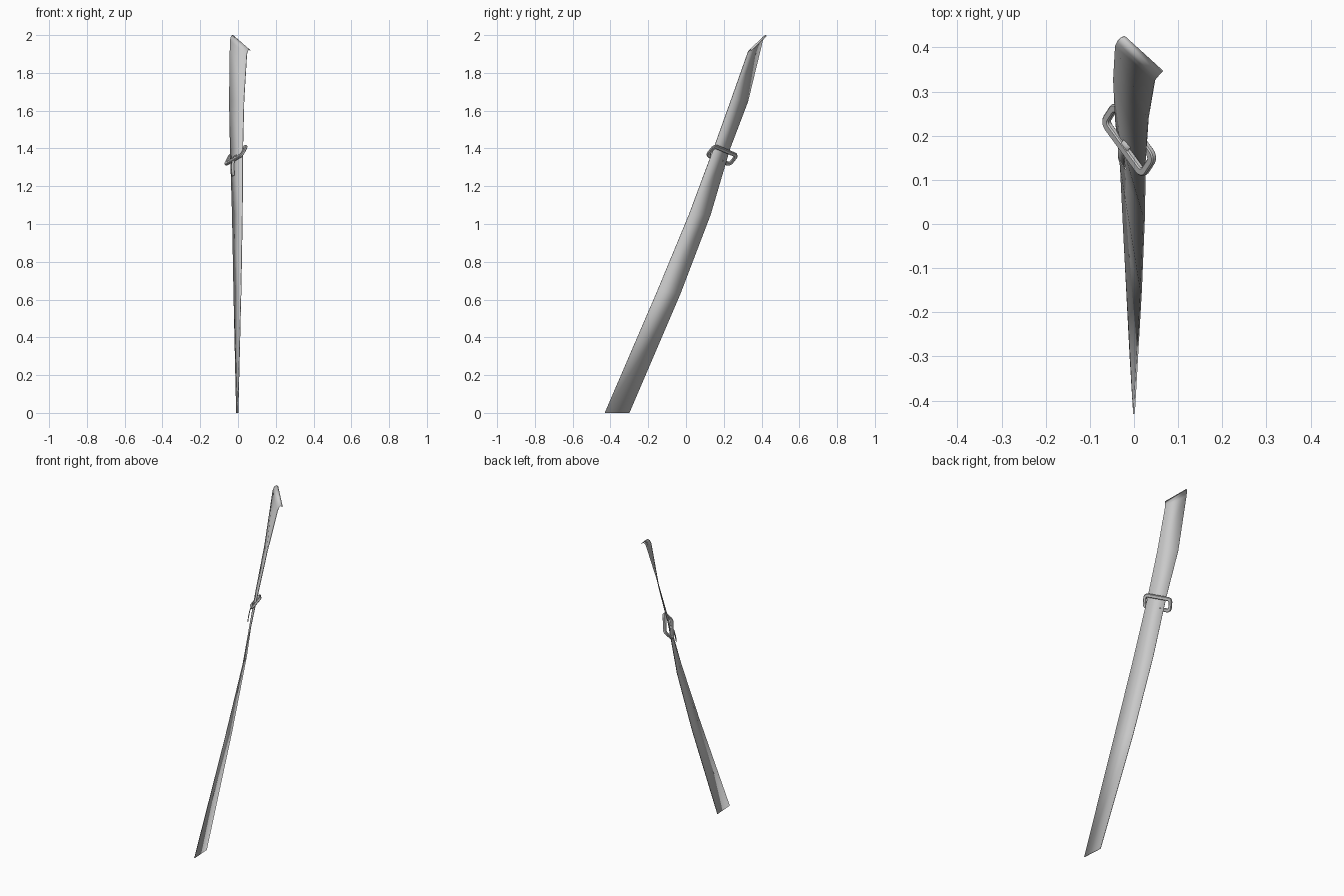
import bpy, bmesh, math
from mathutils import Vector

if "Cube" in bpy.data.objects:
    bpy.data.objects.remove(bpy.data.objects["Cube"])


def make_object(name, bm, smooth=False):
    mesh = bpy.data.meshes.new(name)
    bmesh.ops.recalc_face_normals(bm, faces=bm.faces[:])
    bm.to_mesh(mesh)
    bm.free()
    obj = bpy.data.objects.new(name, mesh)
    bpy.context.collection.objects.link(obj)
    if smooth:
        bpy.ops.object.select_all(action='DESELECT')
        obj.select_set(True)
        bpy.context.view_layer.objects.active = obj
        bpy.ops.object.shade_smooth_by_angle(angle=math.radians(40))
    return obj


def ribbon(name, left, right, thickness, smooth=True):
    """Thin strip spanned between two edge paths."""
    bm = bmesh.new()
    rows = [(bm.verts.new(a), bm.verts.new(b)) for a, b in zip(left, right)]
    for (a, b), (c, d) in zip(rows, rows[1:]):
        bm.faces.new((a, b, d, c))
    obj = make_object(name, bm, smooth)
    mod = obj.modifiers.new("thickness", 'SOLIDIFY')
    mod.thickness = thickness
    mod.offset = 0
    return obj


# Long twisted strap, curled over at its upper end
left_edge = [(0.0, -0.43, 0), (0.016, -0.15, 0.65), (0.023, 0.016, 1.05),
             (0.025, 0.143, 1.39), (0.032, 0.24, 1.66), (0.047, 0.325, 1.90),
             (0.051, 0.331, 1.915), (0.058, 0.340, 1.925), (0.065, 0.347, 1.918)]
right_edge = [(-0.008, -0.30, 0), (-0.022, -0.03, 0.63), (-0.03, 0.13, 1.05),
              (-0.041, 0.233, 1.40), (-0.046, 0.328, 1.65), (-0.042, 0.405, 1.97),
              (-0.038, 0.413, 1.99), (-0.030, 0.421, 2.0), (-0.022, 0.426, 1.994)]
ribbon("strap", left_edge, right_edge, 0.004)

# Tilted rounded frame around the strap
centre = Vector((-0.011, 0.191, 1.364))
long_axis = Vector((-0.095, 0.13, -0.055)).normalized()
short_axis = Vector((0.042, 0.030, 0.065))
short_axis = (short_axis - long_axis * short_axis.dot(long_axis)).normalized()
normal = long_axis.cross(short_axis)


def rounded_rect(hw, hh, r, steps=4):
    pts = []
    for q, (sx, sy) in enumerate([(1, 1), (-1, 1), (-1, -1), (1, -1)]):
        for i in range(steps + 1):
            a = math.pi / 2 * (q + i / steps)
            pts.append((sx * (hw - r) + r * math.cos(a), sy * (hh - r) + r * math.sin(a)))
    return pts


bm = bmesh.new()
loops = []
for hw, hh, r, h in [(0.086, 0.043, 0.024, -0.004), (0.086, 0.043, 0.024, 0.004),
                     (0.083, 0.040, 0.021, 0.007), (0.071, 0.025, 0.010, 0.007),
                     (0.068, 0.022, 0.007, 0.004), (0.068, 0.022, 0.007, -0.004),
                     (0.071, 0.025, 0.010, -0.007), (0.083, 0.040, 0.021, -0.007)]:
    loops.append([bm.verts.new(centre + long_axis * u + short_axis * v + normal * h)
                  for u, v in rounded_rect(hw, hh, r)])
for k, ring in enumerate(loops):
    nxt = loops[(k + 1) % len(loops)]
    for i in range(len(ring)):
        j = (i + 1) % len(ring)
        bm.faces.new((ring[i], ring[j], nxt[j], nxt[i]))
make_object("buckle_frame", bm, True)

# Small tongue hanging from the lower bar of the frame
path = [centre + short_axis * s + Vector(o) for s, o in
        [(-0.020, (0.004, 0.004, 0.012)), (-0.034, (0, 0, 0.006)),
         (-0.036, (-0.004, -0.012, -0.02)), (-0.036, (-0.004, -0.026, -0.055)),
         (-0.036, (-0.001, -0.037, -0.082))]]
half = long_axis * 0.012
ribbon("buckle_tongue", [p - half for p in path], [p + half for p in path], 0.004)
